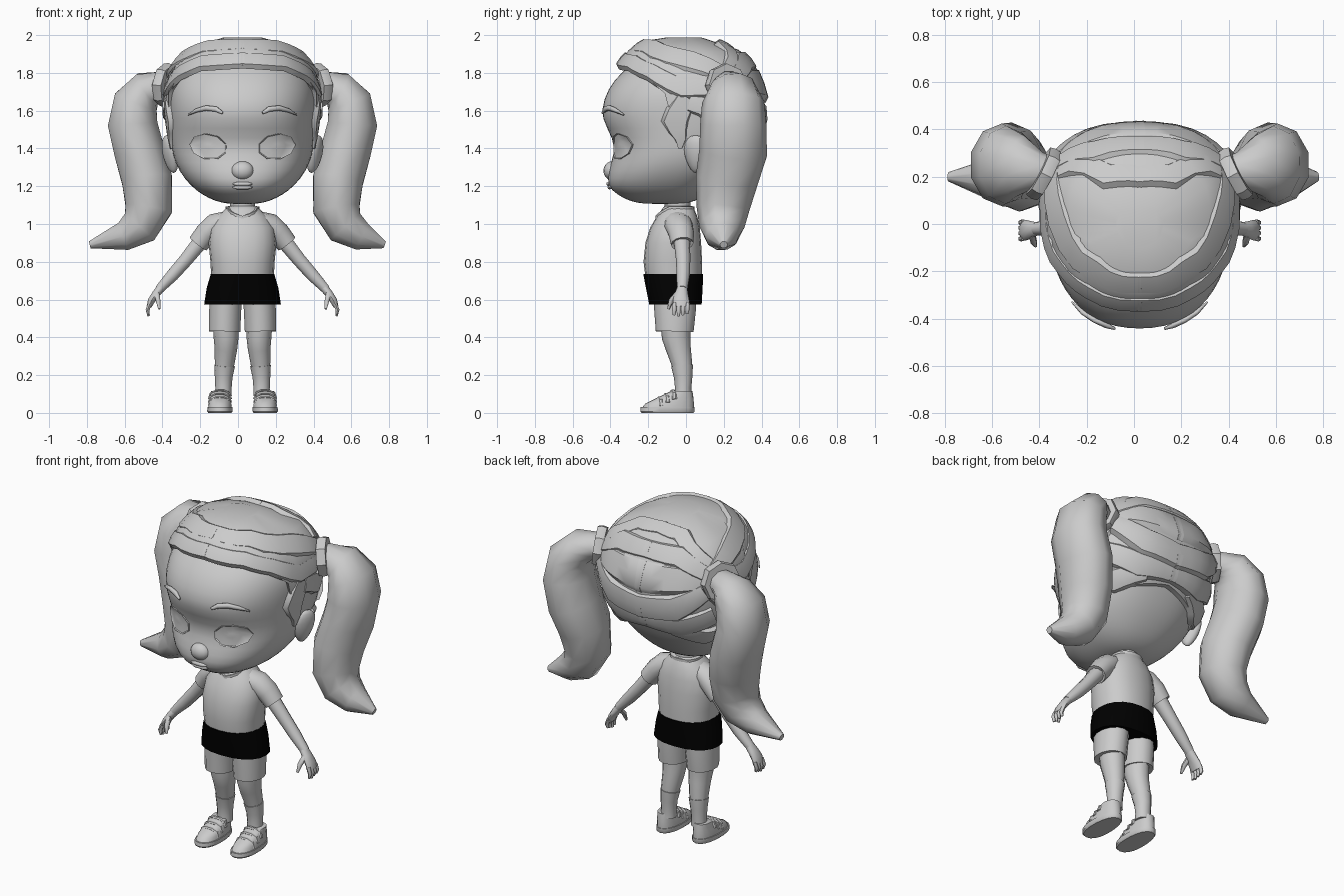
import bpy, bmesh, math
from mathutils import Vector

CX = 0.024  # body centre line
cube = bpy.data.objects.get("Cube")
if cube:
    bpy.data.objects.remove(cube)


def material(name, rgb):
    m = bpy.data.materials.new(name)
    m.use_nodes = True
    m.diffuse_color = (*rgb, 1)
    m.node_tree.nodes["Principled BSDF"].inputs["Base Color"].default_value = (*rgb, 1)
    return m


GREY = material("light_grey", (0.6, 0.6, 0.6))
BLACK = material("black", (0.0, 0.0, 0.0))


def finish(name, bm, mat=GREY, angle=40, subsurf=0):
    bmesh.ops.recalc_face_normals(bm, faces=bm.faces)
    me = bpy.data.meshes.new(name)
    bm.to_mesh(me)
    bm.free()
    me.materials.append(mat)
    ob = bpy.data.objects.new(name, me)
    bpy.context.collection.objects.link(ob)
    bpy.ops.object.select_all(action='DESELECT')
    ob.select_set(True)
    bpy.context.view_layer.objects.active = ob
    bpy.ops.object.shade_smooth_by_angle(angle=math.radians(angle))
    if subsurf:
        mod = ob.modifiers.new("smooth", 'SUBSURF')
        mod.levels = mod.render_levels = subsurf


def loft(name, rings, side=1, caps=(True, True), closed=False, **kw):
    """Skin a list of equal rings; side mirrors about the centre line."""
    bm = bmesh.new()
    vs = [[bm.verts.new((CX + side * p.x, p.y, p.z)) for p in r] for r in rings]
    n = len(vs[0])
    for a, b in zip(vs, vs[1:] + vs[:1] if closed else vs[1:]):
        for i in range(n):
            j = (i + 1) % n
            bm.faces.new((a[i], a[j], b[j], b[i]))
    for ring, wanted in zip((vs[0], vs[-1]), caps):
        if wanted and not closed:
            bm.faces.new(ring)
    finish(name, bm, **kw)


def tube(name, path, radii, sides=10, **kw):
    """Elliptical tube; each radius is (along y, across)."""
    pts = [Vector(p) for p in path]
    rings = []
    for i, p in enumerate(pts):
        t = (pts[min(i + 1, len(pts) - 1)] - pts[max(i - 1, 0)]).normalized()
        u = Vector((0, 1, 0))
        u = (u - t * u.dot(t)).normalized()
        v = t.cross(u)
        a, b = radii[i] if isinstance(radii[i], tuple) else (radii[i], radii[i])
        rings.append([p + u * a * math.cos(k * math.tau / sides) + v * b * math.sin(k * math.tau / sides)
                      for k in range(sides)])
    loft(name, rings, **kw)


def lerp(table, z):
    if z <= table[0][0]:
        return table[0][1:]
    for a, b in zip(table, table[1:]):
        if z <= b[0]:
            f = (z - a[0]) / (b[0] - a[0])
            return tuple(p + (q - p) * f for p, q in zip(a[1:], b[1:]))
    return table[-1][1:]


def spow(v, p):
    return math.copysign(abs(v) ** p, v)


def surf(table, az, z, off=0.0, p=0.88, mid=0.4):
    """Point on a rounded body; azimuth 0 is the front, 90 the left."""
    hw, yf, yb = lerp(table, z)
    y0 = yf * mid + yb * (1 - mid)
    c, s = math.cos(math.radians(az)), math.sin(math.radians(az))
    depth = (y0 - yf if c > 0 else yb - y0) + off
    return Vector(((hw + off) * spow(s, p), y0 - depth * spow(c, p), z))


def body(name, table, n=24, mid=0.5, **kw):
    loft(name, [[surf(table, k * 360 / n, r[0], mid=mid) for k in range(n)] for r in table], **kw)


# Head
HEAD = [(1.105, .07, -.22, -.02), (1.12, .145, -.30, .05), (1.155, .215, -.365, .11), (1.20, .275, -.42, .16),
        (1.28, .34, -.415, .23), (1.37, .374, -.382, .28), (1.45, .382, -.385, .32), (1.56, .388, -.455, .35),
        (1.66, .396, -.44, .36), (1.76, .38, -.39, .35), (1.86, .31, -.28, .30), (1.93, .20, -.16, .20)]
body("head", HEAD, 28, mid=0.4, subsurf=1, angle=60)


def face_pt(x, z, off=0.0):
    az = math.degrees(math.asin(spow(x / lerp(HEAD, z)[0], 1 / 0.88)))
    return surf(HEAD, az, z, off)


# Nose and lips
def ball(name, loc, scale, side=1, flare=0.0, taper=0.0):
    bm = bmesh.new()
    bmesh.ops.create_uvsphere(bm, u_segments=16, v_segments=10, radius=1)
    for v in bm.verts:
        x, y, z = v.co
        y *= 1 + taper * z
        v.co = (CX + side * (loc[0] + x * scale[0] + flare * (y + z)), loc[1] + y * scale[1], loc[2] + z * scale[2])
    finish(name, bm, angle=60)


ball("nose", (0, -.392, 1.282), (.06, .045, .05))
for nm, z, r in (("upper_lip", 1.212, .011), ("lower_lip", 1.194, .011)):
    tube(nm, [face_pt(x, z, -.008) for x in (-.055, -.03, 0, .03, .055)], [.003, r, r, r, .003], 8, angle=60)

# Hair cap with a shaped hairline
HAIR = [(1.28, .338, -.39, .225), (1.34, .362, -.39, .28), (1.45, .392, -.40, .36), (1.58, .408, -.46, .41),
        (1.68, .412, -.45, .415), (1.78, .398, -.40, .40), (1.86, .36, -.355, .35), (1.93, .285, -.295, .27),
        (1.97, .195, -.215, .17), (1.988, .10, -.10, .08)]
LINE = [(0, 1.84), (35, 1.83), (55, 1.79), (74, 1.68), (77, 1.53), (84, 1.40), (100, 1.36), (120, 1.31), (145, 1.35),
        (180, 1.40)]
N, ROWS = 60, 9
rings = []
for k in range(-1, ROWS + 1):
    ring = []
    for i in range(N):
        az = i * 360 / N
        low = lerp(LINE, min(az, 360 - az))[0]
        z = low + (HAIR[-1][0] - low) * max(k, 0) / ROWS
        ring.append(surf(HAIR, az, z, -.045 if k < 0 else 0))
    rings.append(ring)
loft("hair_cap", rings, caps=(False, True), angle=50)


def lock(name, path, widths, height, side):
    """Rounded hair strand that follows the hair cap."""
    steps = 3 * (len(path) - 1)
    pts, ws = [], []
    for k in range(steps + 1):
        i = min(k // 3, len(path) - 2)
        f = k / 3 - i
        az, z = (path[i][j] * (1 - f) + path[i + 1][j] * f for j in (0, 1))
        pts.append(surf(HAIR, az, z))
        ws.append(widths[i] * (1 - f) + widths[i + 1] * f)
    rings = []
    for i, p in enumerate(pts):
        t = (pts[min(i + 1, steps)] - pts[max(i - 1, 0)]).normalized()
        n = (p - Vector((0, 0, 1.6))).normalized()
        s = t.cross(n).normalized()
        n = s.cross(t)
        rings.append([p + s * ws[i] * a + n * b for a, b in
                      ((-1, -.02), (-.75, height * .6), (0, height), (.75, height * .6), (1, -.02))])
    loft(name, rings, side=side, angle=45)


LOCKS = [("front_hair_band", [(-1, 1.875), (35, 1.86), (58, 1.81), (82, 1.72), (116, 1.73)], [.05, .05, .05, .06, .05], .010),
         ("crown_hair_band", [(-1, 1.95), (45, 1.94), (85, 1.87), (116, 1.78)], [.055, .065, .075, .05], .010),
         ("rear_crown_hair", [(183, 1.955), (150, 1.945), (118, 1.82)], [.05, .06, .05], .010),
         ("side_hair_band", [(86, 1.64), (102, 1.60), (120, 1.69)], [.05, .08, .05], .014),
         ("sideburn", [(85, 1.67), (79, 1.54), (83, 1.40)], [.06, .08, .012], .008),
         ("upper_back_hair", [(182, 1.87), (150, 1.865), (122, 1.78)], [.06, .07, .05], .011),
         ("middle_back_hair", [(182, 1.74), (150, 1.75), (124, 1.74)], [.10, .085, .05], .011),
         ("lower_back_hair", [(182, 1.55), (152, 1.58), (125, 1.68)], [.085, .09, .06], .032),
         ("nape_hair", [(182, 1.45), (150, 1.45), (116, 1.52)], [.05, .08, .07], .024),
         ("behind_ear_hair", [(158, 1.42), (128, 1.37), (102, 1.40)], [.05, .075, .06], .024)]

# Torso
SHIRT = [(.70, .165, -.212, .083), (.80, .17, -.225, .085), (.90, .18, -.215, .08), (.98, .17, -.19, .073),
         (1.04, .135, -.155, .06), (1.075, .095, -.13, .045), (1.095, .075, -.115, .035)]
body("shirt", SHIRT, 20, angle=60)
body("skirt", [(.575, .203, -.195, .083), (.66, .19, -.212, .088), (.735, .168, -.226, .091)], 20, mat=BLACK)
tube("neck", [(0, -.04, 1.02), (0, -.045, 1.10), (0, -.05, 1.2)], [.075, .068, .075], 14)

# Collar dips to a point at the front
collar = []
for k in range(24):
    az = k * 15
    drop = .05 * max(0, 1 - min(az, 360 - az) / 60)
    p, q = (surf(SHIRT, az, 1.085 - drop, o, mid=.5) for o in (.004, -.012))
    up = Vector((0, 0, .008))
    collar.append([p - up, p + up, q + up, q - up])
loft("collar", collar, closed=True)

for side, tag in ((1, "left_"), (-1, "right_")):
    # Strands
    for nm, path, widths, h in LOCKS:
        lock(tag + nm, path, widths, h, side)

    # Hair tie: faceted ring around the tail root
    centre, axis = Vector((.405, .212, 1.735)), Vector((.88, .45, .12)).normalized()
    u = axis.cross(Vector((0, 0, 1))).normalized()
    v = axis.cross(u)
    ring = []
    for k in range(8):
        d = u * math.cos(k * math.pi / 4) + v * math.sin(k * math.pi / 4)
        ring.append([centre + d * r + axis * h for r, h in
                     ((.07, -.026), (.112, -.026), (.118, 0), (.112, .026), (.07, .026))])
    loft(tag + "hair_tie", ring, side=side, closed=True, angle=30)

    # Ponytail
    tip = .752 if side > 0 else .808
    tube(tag + "ponytail",
         [(.34, .20, 1.72), (.43, .225, 1.735), (.505, .245, 1.715), (.565, .25, 1.645), (.582, .25, 1.53),
          (.545, .25, 1.38), (.505, .215, 1.23), (.497, .195, 1.08), (.545, .19, .985), (.63, .19, .935), (tip, .2, .89)],
         [.07, (.08, .075), (.13, .10), (.165, .125), (.175, .138), (.18, .14), (.165, .14), (.14, .13), (.12, .11),
          (.09, .08), (.02, .02)], 10, side=side, angle=60)

    # Ear: flared outward, narrow at the lobe
    ball(tag + "ear", (.383, .05, 1.37), (.036, .058, .10), side, flare=.018, taper=.35)

    # Eye: shallow polygon plate
    rim = [(.098 * math.cos(k * math.tau / 9), .07 * math.sin(k * math.tau / 9) + .01 * math.cos(k * math.tau / 9))
           for k in range(9)]
    loft(tag + "eye", [[face_pt(.178 + x * f, 1.41 + z * f, o) for x, z in rim]
                       for f, o in ((1, -.012), (.99, .008), (.92, .004), (.5, .005), (.2, .006))], side=side, angle=30)

    # Eyebrow
    tube(tag + "eyebrow", [face_pt(x, z, .002) for x, z in
                           ((.105, 1.588), (.14, 1.608), (.19, 1.614), (.24, 1.602), (.285, 1.578))],
         [(.006, .008), (.012, .016), (.012, .016), (.011, .012), (.004, .004)], 6, side=side, angle=70)

    # Arm and sleeve
    tube(tag + "sleeve", [(.08, -.05, 1.02), (.14, -.04, .995), (.19, -.025, .95), (.235, -.02, .895), (.22, -.02, .912)],
         [(.07, .05), (.075, .065), (.068, .062), (.06, .056), (.045, .04)], 12, side=side, angle=50)
    tube(tag + "arm", [(.18, -.022, .955), (.24, -.02, .885), (.30, -.015, .81), (.37, -.015, .73), (.44, -.02, .655)],
         [.045, .042, .038, .035, (.028, .025)], 10, side=side, angle=60)

    # Hand
    tube(tag + "palm", [(.43, -.02, .665), (.458, -.024, .63), (.482, -.026, .595), (.495, -.026, .562)],
         [(.027, .024), (.036, .022), (.044, .02), (.042, .014)], 10, side=side, angle=60)
    for k, y in enumerate((-.06, -.037, -.014, .008)):
        low = .512 + .006 * abs(k - 1)
        tube(tag + "finger_%d" % (k + 1), [(.49, y, .58), (.503, y - .002, .545), (.497, y - .003, low)],
             [.012, .0115, .007], 6, side=side, angle=60)
    tube(tag + "thumb", [(.455, -.045, .63), (.447, -.078, .595), (.44, -.093, .55)], [.016, .014, .007], 6,
         side=side, angle=60)

    # Shorts, leg and sock
    tube(tag + "shorts_leg", [(.085, -.06, .64), (.092, -.058, .54), (.095, -.06, .43), (.094, -.06, .45)],
         [(.115, .086), (.11, .087), (.10, .085), (.08, .07)], 14, side=side, angle=50)
    tube(tag + "leg", [(.09, -.055, .48), (.087, -.052, .40), (.088, -.04, .34), (.095, -.022, .26),
                       (.10, -.015, .19), (.10, -.015, .10)],
         [(.078, .068), (.076, .066), (.066, .06), (.055, .052), (.045, .043), .038], 12, side=side, angle=60)
    tube(tag + "sock", [(.095, -.021, .25), (.10, -.015, .19), (.101, -.015, .13), (.102, -.015, .09)],
         [(.058, .055), (.049, .047), .043, .045], 12, side=side)

    # Shoe: sole, upper and three straps
    def foot(name, rows, **kw):
        loft(tag + name, [[surf(rows, k * 20, r[0], mid=.55) + Vector((.12, 0, 0)) for k in range(18)] for r in rows],
             side=side, **kw)

    foot("sole", [(0, .062, -.235, .04), (.008, .068, -.242, .046), (.03, .067, -.24, .046)])
    foot("shoe_upper", [(.028, .062, -.232, .042), (.05, .061, -.215, .042), (.07, .057, -.175, .04),
                        (.09, .053, -.13, .038), (.115, .048, -.08, .034)], angle=50)
    for k, (y, z) in enumerate(((-.145, .082), (-.11, .1), (-.075, .118))):
        tube(tag + "shoe_strap_%d" % (k + 1),
             [(.12 + x, y + .012 * abs(x) / .05, z - d) for x, d in
              ((-.058, .045), (-.048, .014), (-.02, 0), (.02, 0), (.048, .014), (.058, .045))],
             [(.013, .007)] * 6, 6, side=side)
